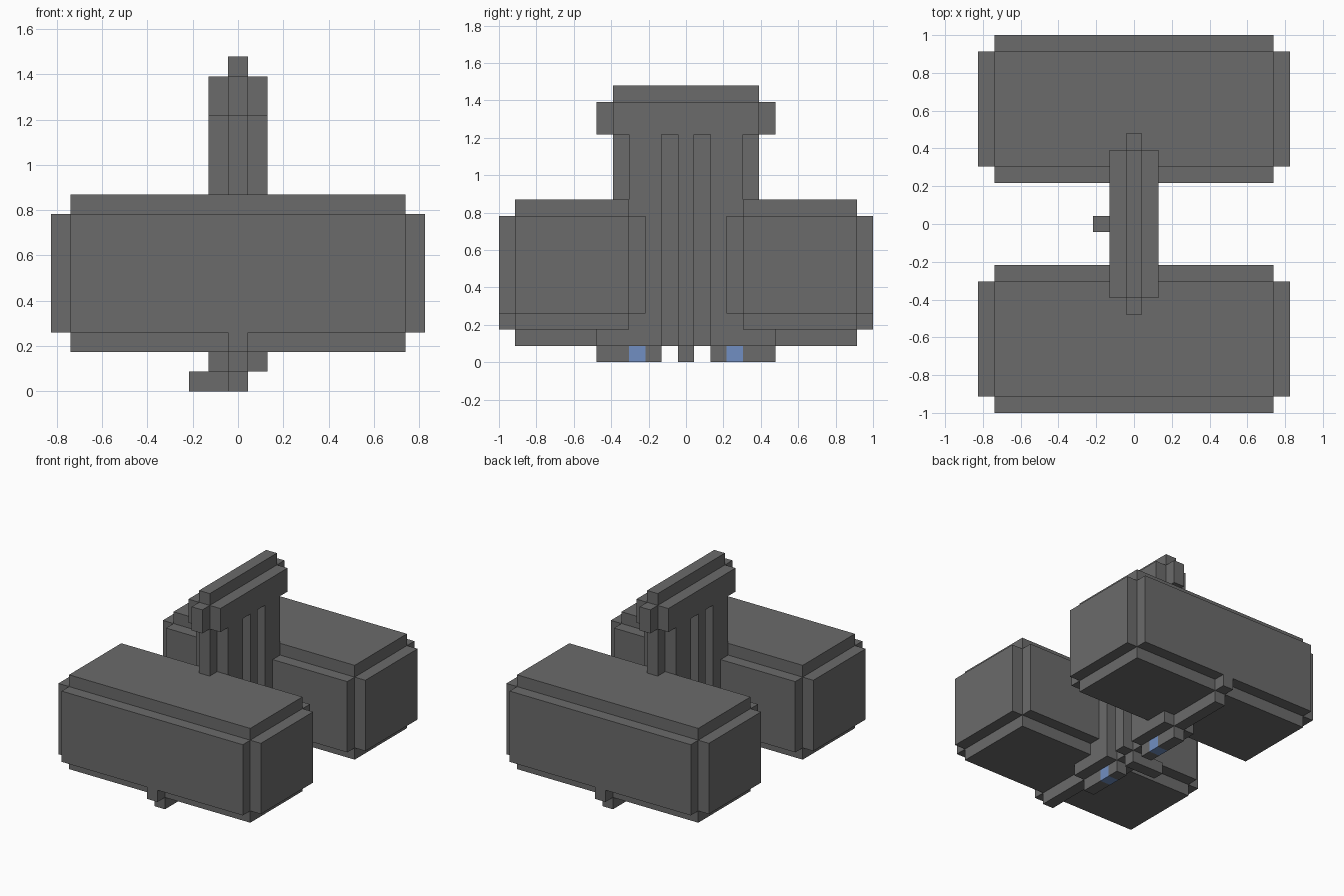
import bpy
import bmesh
from mathutils import Matrix, Vector

cube = bpy.data.objects.get("Cube")
if cube:
    bpy.data.objects.remove(cube, do_unlink=True)

U = 2 / 23  # one block


def make_material(name, rgb):
    m = bpy.data.materials.new(name)
    m.use_nodes = True
    m.diffuse_color = (*rgb, 1)
    m.node_tree.nodes["Principled BSDF"].inputs["Base Color"].default_value = (*rgb, 1)
    return m


GREY = make_material("dark grey", (0.147, 0.147, 0.147))
BLUE = make_material("light blue", (0.165, 0.275, 0.54))


def blocks(name, material, *boxes):
    """Build one object from (x range, y range, z range) boxes in block units."""
    bm = bmesh.new()
    for box in boxes:
        lo, hi = (Vector(c) * U for c in zip(*box))
        size = Matrix.Diagonal(hi - lo).to_4x4()
        bmesh.ops.create_cube(bm, size=1, matrix=Matrix.Translation((lo + hi) / 2) @ size)
    mesh = bpy.data.meshes.new(name)
    bm.to_mesh(mesh)
    bm.free()
    mesh.materials.append(material)
    obj = bpy.data.objects.new(name, mesh)
    bpy.context.collection.objects.link(obj)
    return obj


def span(half):
    return (-half, half)


def side_range(side, a, b):
    return tuple(sorted((side * a, side * b)))


THIN, WIDE = span(0.5), span(1.5)

# Central upright: thin core and the stepped cap on top
blocks("upright_core", GREY, (THIN, span(4.5), (1, 17)))
blocks("cap", GREY, (WIDE, span(4.5), (14, 16)), (THIN, span(5.5), (14, 16)))
blocks("middle_rib", GREY, (WIDE, THIN, (1, 14)))

# Bottom spine carrying the pods, and the side stub
blocks("spine", GREY, (THIN, span(10.5), (1, 2)), (THIN, span(11.5), (2, 3)))
blocks("side_stub", GREY, ((-2.5, 0.5), THIN, (0, 1)))

for side, label in ((-1, "front"), (1, "back")):
    def y(a, b):
        return side_range(side, a, b)

    # Pod with stepped edges
    blocks(label + "_pod", GREY,
           (span(9.5), y(3.5, 10.5), (3, 9)),
           (span(8.5), y(2.5, 11.5), (3, 9)),
           (span(8.5), y(3.5, 10.5), (2, 10)))

    # Broad rib on the upright and its foot plate
    blocks(label + "_rib", GREY, (WIDE, y(1.5, 3.5), (1, 14)))
    blocks(label + "_foot_plate", GREY, (WIDE, y(3.5, 5.5), (1, 2)))

    # Runner underneath with a blue light
    blocks(label + "_runner", GREY, (THIN, y(1.5, 2.5), (0, 1)), (THIN, y(3.5, 5.5), (0, 1)))
    blocks(label + "_light", BLUE, (THIN, y(2.5, 3.5), (0, 1)))
